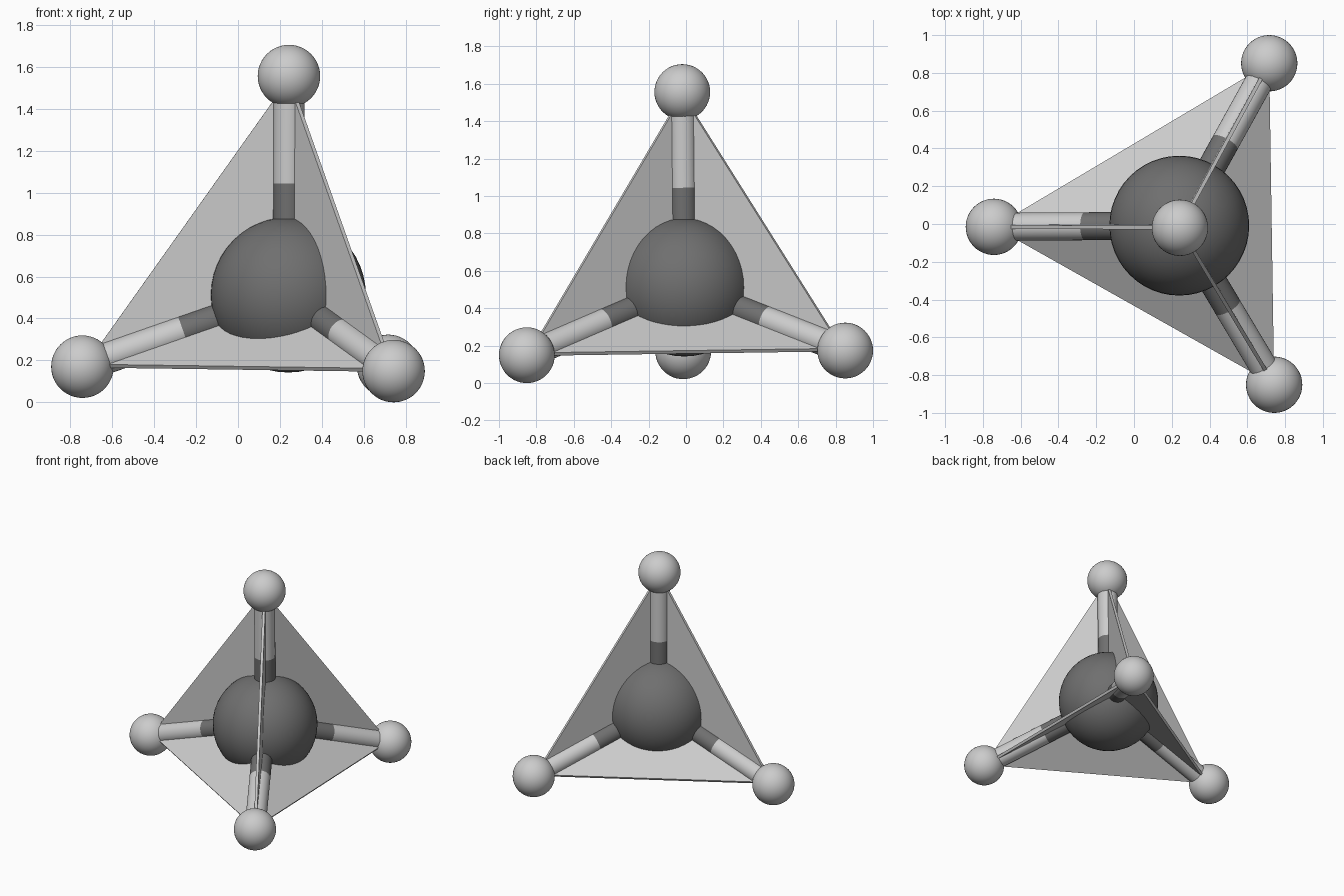
import bpy, bmesh
from itertools import combinations
from mathutils import Vector

if "Cube" in bpy.data.objects:
    bpy.data.objects.remove(bpy.data.objects["Cube"])

CORE_R, TIP_R, ROD_R, PLATE_T = 0.37, 0.149, 0.074, 0.02
tips = {
    "top": Vector((0.243, -0.02, 1.556)),
    "left": Vector((-0.742, -0.015, 0.17)),
    "back": Vector((0.716, 0.851, 0.174)),
    "front": Vector((0.742, -0.851, 0.149)),
}
center = sum(tips.values(), Vector()) / 4

dark = bpy.data.materials.new("dark_grey")
dark.diffuse_color = (0.16, 0.16, 0.16, 1)
dark.use_nodes = True
dark.node_tree.nodes["Principled BSDF"].inputs["Base Color"].default_value = dark.diffuse_color


def finish(name, mat=None):
    obj = bpy.context.object
    obj.name = name
    bpy.ops.object.shade_smooth_by_angle()
    if mat:
        obj.data.materials.append(mat)


def ball(name, pos, r, mat=None):
    bpy.ops.mesh.primitive_uv_sphere_add(segments=48, ring_count=24, radius=r, location=pos)
    finish(name, mat)


def rod(name, a, b, mat=None):
    d = b - a
    bpy.ops.mesh.primitive_cylinder_add(
        vertices=32, radius=ROD_R, depth=d.length, location=(a + b) / 2,
        rotation=d.to_track_quat('Z', 'Y').to_euler())
    finish(name, mat)


def plate(name, corners):
    # thin triangle, extruded evenly to both sides of its plane
    n = (corners[1] - corners[0]).cross(corners[2] - corners[0]).normalized()
    bm = bmesh.new()
    low = bm.faces.new([bm.verts.new(c - n * PLATE_T / 2) for c in corners])
    ext = bmesh.ops.extrude_face_region(bm, geom=[low], use_keep_orig=True)
    top = [g for g in ext["geom"] if isinstance(g, bmesh.types.BMVert)]
    bmesh.ops.translate(bm, verts=top, vec=n * PLATE_T)
    bmesh.ops.recalc_face_normals(bm, faces=bm.faces)
    mesh = bpy.data.meshes.new(name)
    bm.to_mesh(mesh)
    bm.free()
    bpy.context.collection.objects.link(bpy.data.objects.new(name, mesh))


# central atom
ball("central_atom", center, CORE_R, dark)

# outer atoms with two-tone bonds
for key, tip in tips.items():
    mid = center.lerp(tip, 0.51)
    ball("outer_atom_" + key, tip, TIP_R)
    rod("bond_inner_" + key, center, mid, dark)
    rod("bond_outer_" + key, mid, tip)

# six inner plates from the centre to each tetrahedron edge
for (ka, a), (kb, b) in combinations(tips.items(), 2):
    plate(f"plate_{ka}_{kb}", [center, a.lerp(center, 0.012), b.lerp(center, 0.012)])
